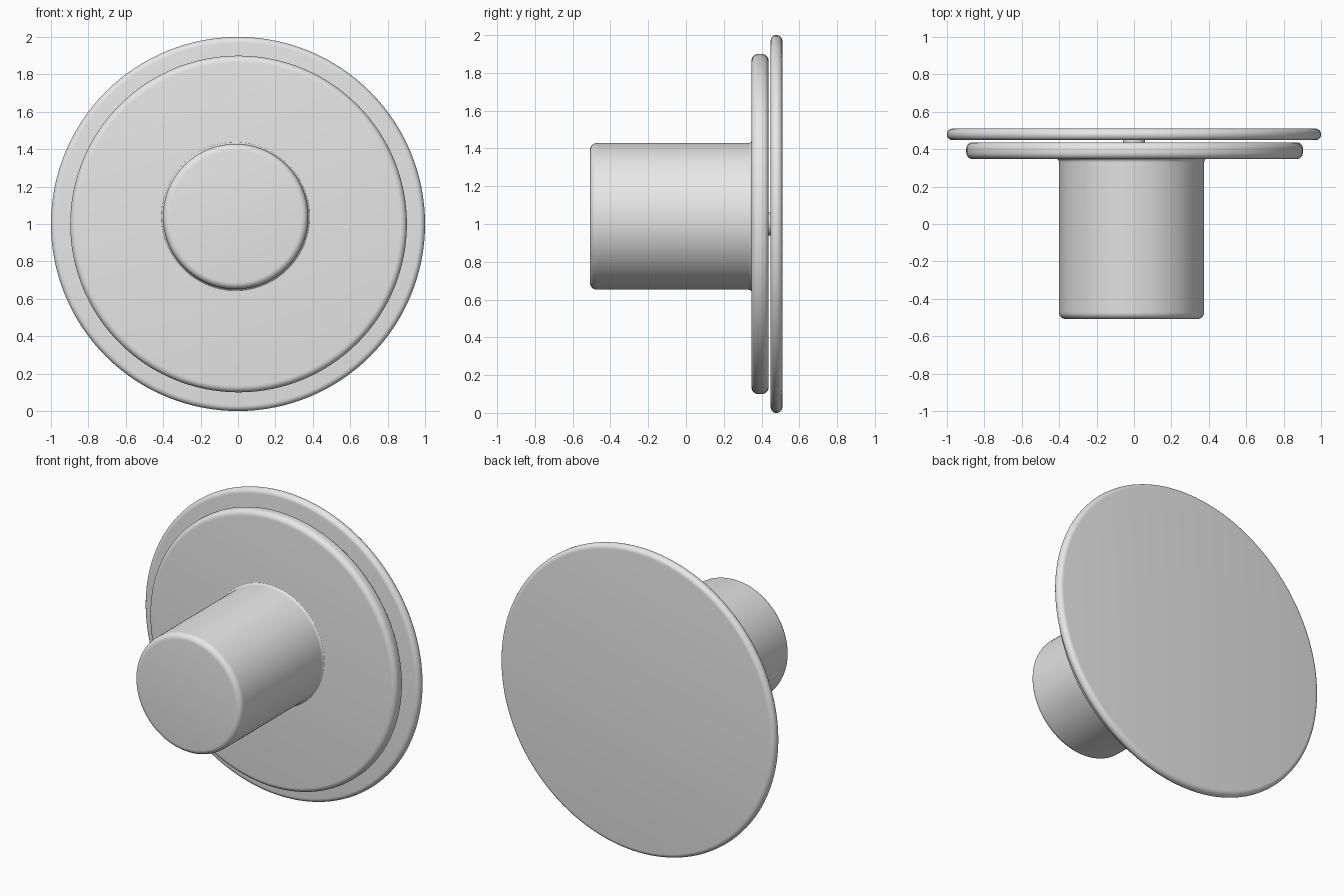
import bpy, bmesh, math

cube = bpy.data.objects.get("Cube")
if cube:
    bpy.data.objects.remove(cube, do_unlink=True)

SEGMENTS = 128

grey = bpy.data.materials.new("plain_grey")
grey.use_nodes = True
grey.diffuse_color = (0.8, 0.8, 0.8, 1)
grey.node_tree.nodes["Principled BSDF"].inputs["Base Color"].default_value = (0.8, 0.8, 0.8, 1)


def arc(r, y, radius, start, end, steps=6):
    """Points (r, y) along a rounded corner, angles in degrees."""
    angles = [math.radians(start + (end - start) * i / steps) for i in range(steps + 1)]
    return [(r + radius * math.cos(a), y + radius * math.sin(a)) for a in angles]


def lathe(name, profile, x, z):
    """Turn a front-to-back profile around a y-parallel axis and cap both ends."""
    bm = bmesh.new()
    rings = []
    for r, y in profile:
        rings.append([bm.verts.new((r * math.cos(t), y, r * math.sin(t)))
                      for t in (2 * math.pi * i / SEGMENTS for i in range(SEGMENTS))])
    for a, b in zip(rings, rings[1:]):
        for i in range(SEGMENTS):
            j = (i + 1) % SEGMENTS
            bm.faces.new((a[i], a[j], b[j], b[i]))
    bm.faces.new(rings[0])
    bm.faces.new(rings[-1])
    bmesh.ops.recalc_face_normals(bm, faces=bm.faces)
    mesh = bpy.data.meshes.new(name)
    bm.to_mesh(mesh)
    bm.free()
    mesh.materials.append(grey)
    obj = bpy.data.objects.new(name, mesh)
    obj.location = (x, 0, z)
    bpy.context.collection.objects.link(obj)
    bpy.ops.object.select_all(action="DESELECT")
    obj.select_set(True)
    bpy.context.view_layer.objects.active = obj
    bpy.ops.object.shade_smooth_by_angle(angle=math.radians(35))
    return obj


def disc(name, radius, front, back, rounding, x=0.0, z=1.0):
    """Flat disc with a rounded rim."""
    rim = radius - rounding
    profile = arc(rim, front + rounding, rounding, -90, 0)
    profile += arc(rim, back - rounding, rounding, 0, 90)
    return lathe(name, profile, x, z)


# Wide thin plate at the back
disc("back_plate", 1.0, 0.448, 0.51, 0.03)

# Thicker, smaller plate in front of it
disc("front_plate", 0.9, 0.347, 0.437, 0.035, x=0.003)

# Thin spindle joining the two plates
lathe("spindle", [(0.06, 0.40), (0.06, 0.48)], 0, 1.0)

# Knob with a rounded front edge and a small fillet at its base
knob = arc(0.352, -0.472, 0.036, -90, 0)
knob += arc(0.408, 0.33, 0.02, 180, 90)
knob.append((0.408, 0.37))
lathe("knob", knob, -0.013, 1.04)
